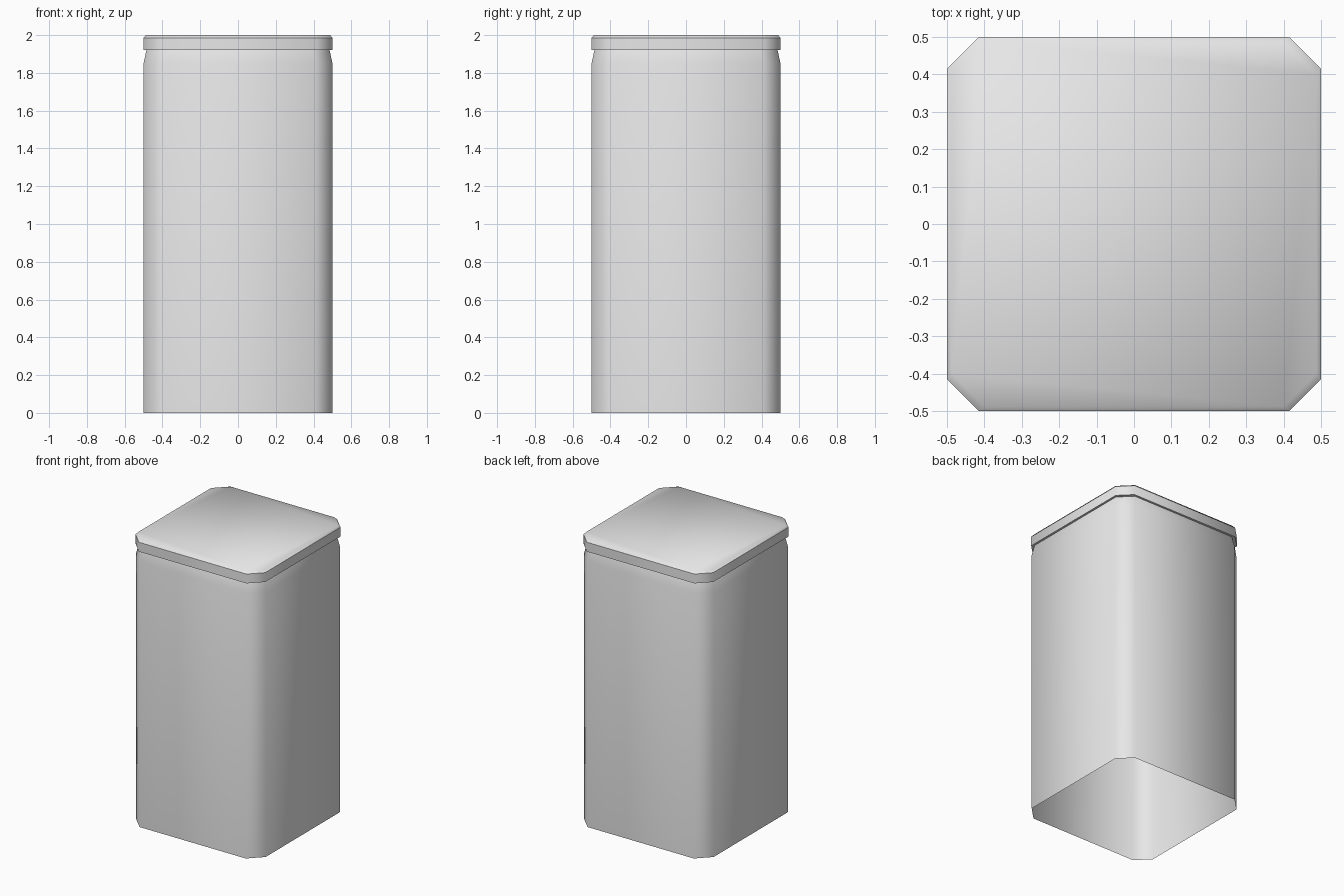
import bpy
import bmesh
import math

cube = bpy.data.objects.get("Cube")
if cube:
    bpy.data.objects.remove(cube, do_unlink=True)

grey = bpy.data.materials.new("plain_grey")
grey.use_nodes = True
colour = (0.8, 0.8, 0.8, 1)
grey.diffuse_color = colour
grey.node_tree.nodes["Principled BSDF"].inputs["Base Color"].default_value = colour


def octagon(half, flat):
    """Square outline with cut corners, counter-clockwise."""
    points = []
    for turn in range(4):
        c, s = round(math.cos(turn * math.pi / 2)), round(math.sin(turn * math.pi / 2))
        for x, y in ((half, -flat), (half, flat)):
            points.append((x * c - y * s, x * s + y * c))
    return points


def stacked_shell(name, levels, close_top=False):
    """Skin a stack of (half width, flat half length, height) outlines."""
    bm = bmesh.new()
    rings = [[bm.verts.new((x, y, z)) for x, y in octagon(half, flat)]
             for half, flat, z in levels]
    for low, high in zip(rings, rings[1:]):
        for i in range(8):
            j = (i + 1) % 8
            bm.faces.new((low[i], low[j], high[j], high[i]))
    if close_top:
        bm.faces.new(rings[-1])
    mesh = bpy.data.meshes.new(name)
    bm.to_mesh(mesh)
    bm.free()
    mesh.materials.append(grey)
    obj = bpy.data.objects.new(name, mesh)
    bpy.context.collection.objects.link(obj)
    bpy.ops.object.select_all(action='DESELECT')
    obj.select_set(True)
    bpy.context.view_layer.objects.active = obj
    bpy.ops.object.shade_smooth_by_angle(angle=math.radians(50))
    return obj


# Open-bottomed body with a slightly tapered neck
stacked_shell("body", [(0.5, 0.41, 0), (0.5, 0.41, 1.85), (0.485, 0.4, 1.92)])

# Lid: narrow underside lip, upright rim, small bevel and flat top
lid = stacked_shell("lid", [(0.485, 0.4, 1.92), (0.5, 0.415, 1.92),
                            (0.5, 0.415, 1.985), (0.488, 0.4, 2)], close_top=True)

# Keep the bevel crisp where it meets the rim
for edge in lid.data.edges:
    if all(abs(lid.data.vertices[v].co.z - 1.985) < 0.001 for v in edge.vertices):
        edge.use_edge_sharp = True
